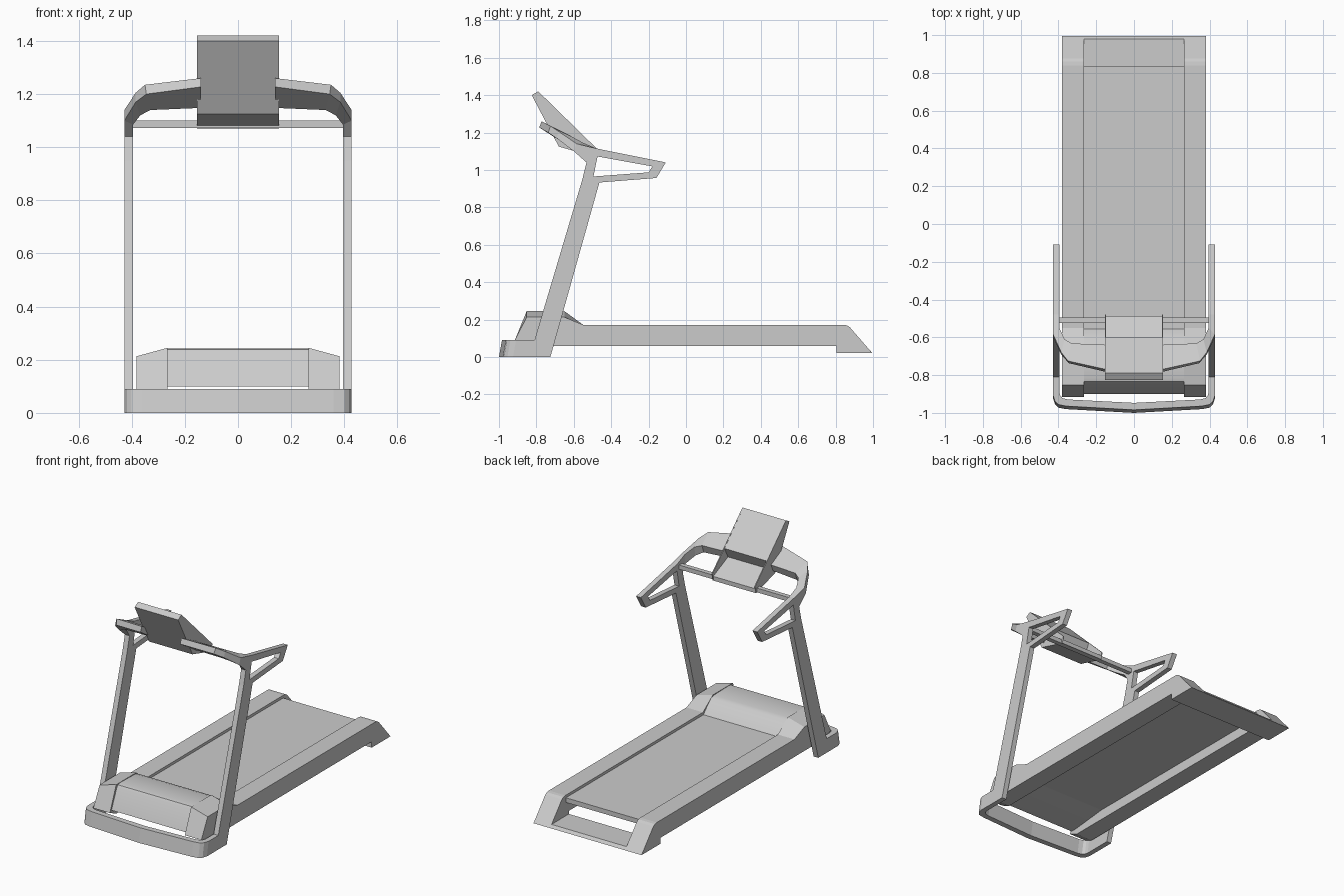
import bpy, bmesh


def finish(name, bm, mirror=False, smooth=False):
    bmesh.ops.remove_doubles(bm, verts=bm.verts, dist=1e-5)
    bmesh.ops.recalc_face_normals(bm, faces=bm.faces)
    me = bpy.data.meshes.new(name)
    bm.to_mesh(me)
    bm.free()
    ob = bpy.data.objects.new(name, me)
    bpy.context.collection.objects.link(ob)
    if mirror:
        ob.modifiers.new("Mirror", 'MIRROR').use_mirror_object_axis = False if hasattr(
            bpy.types.MirrorModifier, "use_mirror_object_axis") else None
    if smooth:
        bpy.context.view_layer.objects.active = ob
        ob.select_set(True)
        bpy.ops.object.shade_smooth_by_angle(angle=0.6)
        ob.select_set(False)
    return ob


def loft(name, sections, mirror=False, smooth=False):
    """Join closed cross-sections of equal length and cap both ends."""
    bm = bmesh.new()
    rings = [[bm.verts.new(p) for p in s] for s in sections]
    n = len(rings[0])
    for a, b in zip(rings, rings[1:]):
        for i in range(n):
            j = (i + 1) % n
            bm.faces.new((a[i], a[j], b[j], b[i]))
    bm.faces.new(rings[0][::-1])
    bm.faces.new(rings[-1])
    ob = finish(name, bm, False, smooth)
    if mirror:
        ob.modifiers.new("Mirror", 'MIRROR')
    return ob


def plate(name, profile, x0, x1, mirror=False, smooth=False):
    """Side profile (y, z) extruded from x0 to x1."""
    return loft(name, [[(x, y, z) for y, z in profile] for x in (x0, x1)], mirror, smooth)


# base: U-shaped floor frame with rounded front corners and slanted front
outer = [(.428, -.74), (.428, -.925), (.418, -.955), (.40, -.972), (.36, -.98), (0, -1)]
inner = [(.395, -.74), (.395, -.905), (.39, -.925), (.378, -.938), (.35, -.945), (0, -.963)]
secs = []
for (ox, oy), (ix, iy) in zip(outer, inner):
    d = .016 if oy < -.8 else 0
    secs.append([(ox, oy, 0), (ox, oy + d, .09), (ix, iy + d, .09), (ix, iy, 0)])
left = [[(-x, y, z) for x, y, z in s] for s in secs[-2::-1]]
loft("base_frame", secs + left)

# leaning uprights and looped handles
plate("upright", [(-.725, 0), (-.463, .933), (-.495, .965), (-.473, 1.072), (-.48, 1.115),
                  (-.51, 1.122), (-.532, 1.04), (-.554, .95), (-.81, .09), (-.83, 0)],
      .395, .428, True)
plate("handle", [(-.48, 1.115), (-.108, 1.04), (-.158, .957), (-.463, .933),
                 (-.495, .965), (-.20, .987), (-.18, 1.019), (-.473, 1.072)],
      .395, .428, True)

# curved arms sweeping from the uprights to the console
loft("console_arm", [
    [(.395, -.48, 1.115), (.428, -.48, 1.115), (.428, -.532, 1.04), (.395, -.532, 1.04)],
    [(.395, -.55, 1.145), (.428, -.585, 1.14), (.428, -.60, 1.10), (.395, -.56, 1.085)],
    [(.368, -.61, 1.178), (.385, -.68, 1.205), (.385, -.692, 1.17), (.368, -.62, 1.12)],
    [(.33, -.632, 1.19), (.35, -.725, 1.235), (.345, -.737, 1.20), (.33, -.65, 1.14)],
    [(.14, -.64, 1.193), (.14, -.772, 1.26), (.14, -.785, 1.227), (.14, -.66, 1.148)]], True)

# crossbar behind the console
plate("crossbar", [(-.525, 1.073), (-.495, 1.073), (-.495, 1.10), (-.525, 1.10)], -.396, .396)

# console: screen above a recessed tray, with thin cheeks
plate("console_body", [(-.825, 1.40), (-.79, 1.42), (-.60, 1.232), (-.635, 1.165),
                       (-.487, 1.097), (-.487, 1.07), (-.68, 1.125)], -.148, .148)
plate("console_cheek", [(-.825, 1.40), (-.79, 1.42), (-.478, 1.115), (-.487, 1.07),
                        (-.68, 1.125)], .148, .154, True)

# side rails: (y, bottom z, inner top z, outer top z)
stations = [(-.915, .088, .09, .09), (-.852, .06, .245, .213), (-.65, .06, .245, .213),
            (-.55, .06, .172, .172), (.805, .06, .172, .172), (.84, .06, .172, .172)]
loft("side_rail", [[(.265, y, b), (.382, y, b), (.382, y, o), (.265, y, i)]
                   for y, b, i, o in stations[:5]], True)
plate("rail_foot", [(.805, .022), (.995, .022), (.875, .16), (.86, .169), (.84, .172),
                    (.805, .172)], .265, .382, True)

# motor hood between the rails
plate("motor_hood", [(-.90, .10), (-.845, .225), (-.835, .238), (-.815, .243), (-.66, .24),
                     (-.63, .23), (-.575, .178), (-.555, .155), (-.555, .132), (-.86, .10)],
      -.265, .265, smooth=True)

# running deck and low rear crosspiece
plate("running_deck", [(-.85, .125), (.835, .125), (.835, .155), (-.85, .155)], -.265, .265)
plate("rear_crosspiece", [(.805, .022), (.995, .022), (.98, .04), (.805, .04)], -.265, .265)
